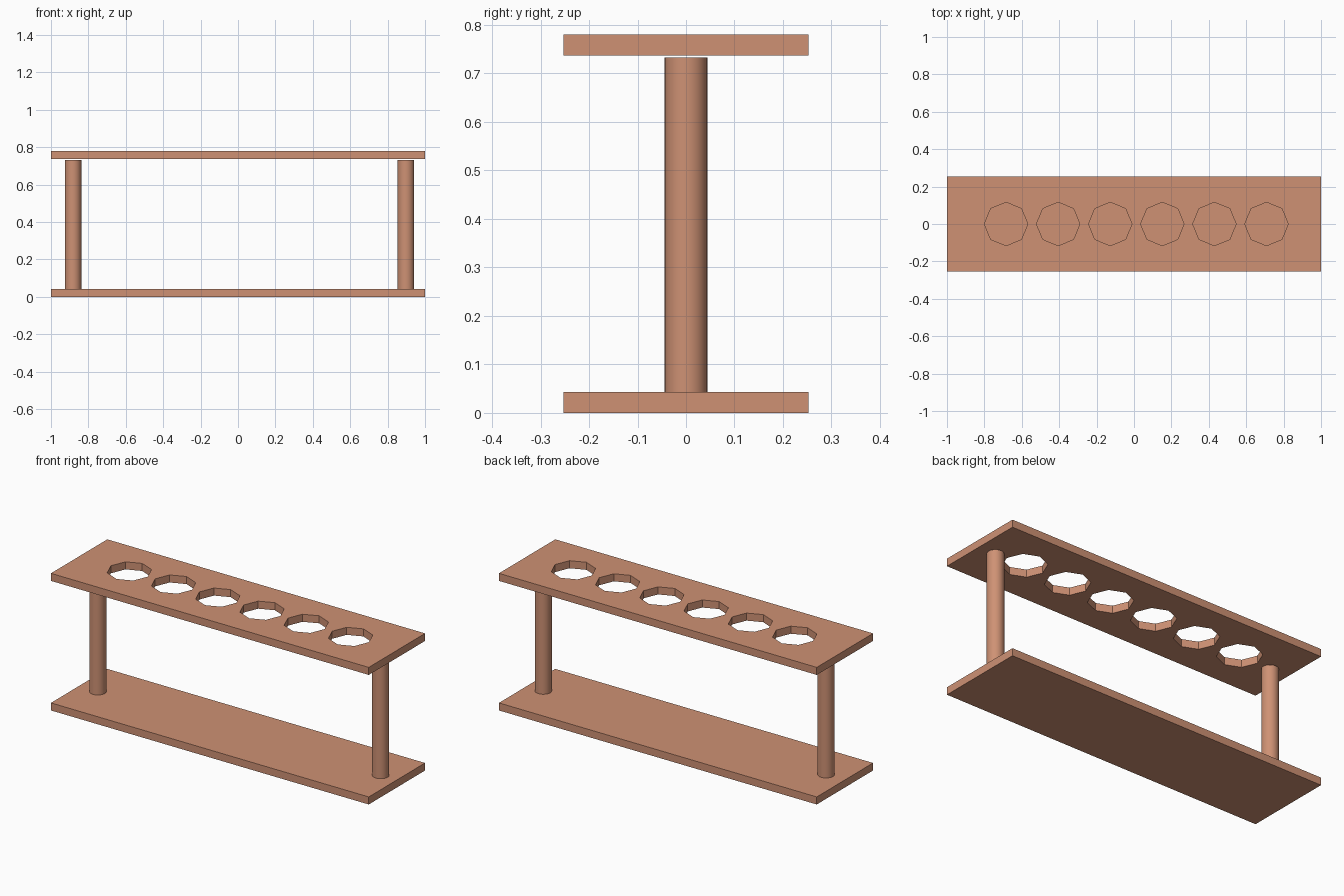
import bpy, bmesh
from mathutils import Matrix

if "Cube" in bpy.data.objects:
    bpy.data.objects.remove(bpy.data.objects["Cube"])

LENGTH, WIDTH, THICK, HEIGHT = 2.0, 0.506, 0.043, 0.78

wood = bpy.data.materials.new("warm terracotta")
wood.diffuse_color = (0.62, 0.285, 0.175, 1.0)
wood.use_nodes = True
wood.node_tree.nodes["Principled BSDF"].inputs["Base Color"].default_value = wood.diffuse_color


def finish(bm, name, material=wood):
    bmesh.ops.recalc_face_normals(bm, faces=bm.faces)
    mesh = bpy.data.meshes.new(name)
    bm.to_mesh(mesh)
    bm.free()
    mesh.materials.append(material)
    obj = bpy.data.objects.new(name, mesh)
    bpy.context.collection.objects.link(obj)
    return obj


def plate(name, z_mid):
    bm = bmesh.new()
    bmesh.ops.create_cube(bm, size=1, matrix=Matrix.Translation((0, 0, z_mid))
                          @ Matrix.Diagonal((LENGTH, WIDTH, THICK, 1)))
    return finish(bm, name)


def add_cylinder(bm, x, radius, z0, z1, sides):
    bmesh.ops.create_cone(bm, cap_ends=True, segments=sides, radius1=radius,
                          radius2=radius, depth=z1 - z0,
                          matrix=Matrix.Translation((x, 0, (z0 + z1) / 2)))


# Base and top shelf
plate("base_plate", THICK / 2)
top = plate("top_plate", HEIGHT - THICK / 2)

# Row of six octagonal tube holes cut through the top shelf
bm = bmesh.new()
for i in range(6):
    add_cylinder(bm, -0.684 + i * 0.2785, 0.116, HEIGHT - 0.1, HEIGHT + 0.1, 8)
cutter = finish(bm, "hole_cutter")
cutter.hide_render = True
cutter.display_type = 'WIRE'
holes = top.modifiers.new("tube_holes", 'BOOLEAN')
holes.operation = 'DIFFERENCE'
holes.solver = 'EXACT'
holes.object = cutter

# Round posts, stopping just short of the top shelf
for name, x in (("left_post", -0.882), ("right_post", 0.898)):
    bm = bmesh.new()
    add_cylinder(bm, x, 0.044, THICK, 0.733, 32)
    for f in bm.faces:
        f.smooth = abs(f.normal.z) < 0.5
    for e in bm.edges:
        e.smooth = all(len(f.verts) == 4 for f in e.link_faces)
    finish(bm, name)
